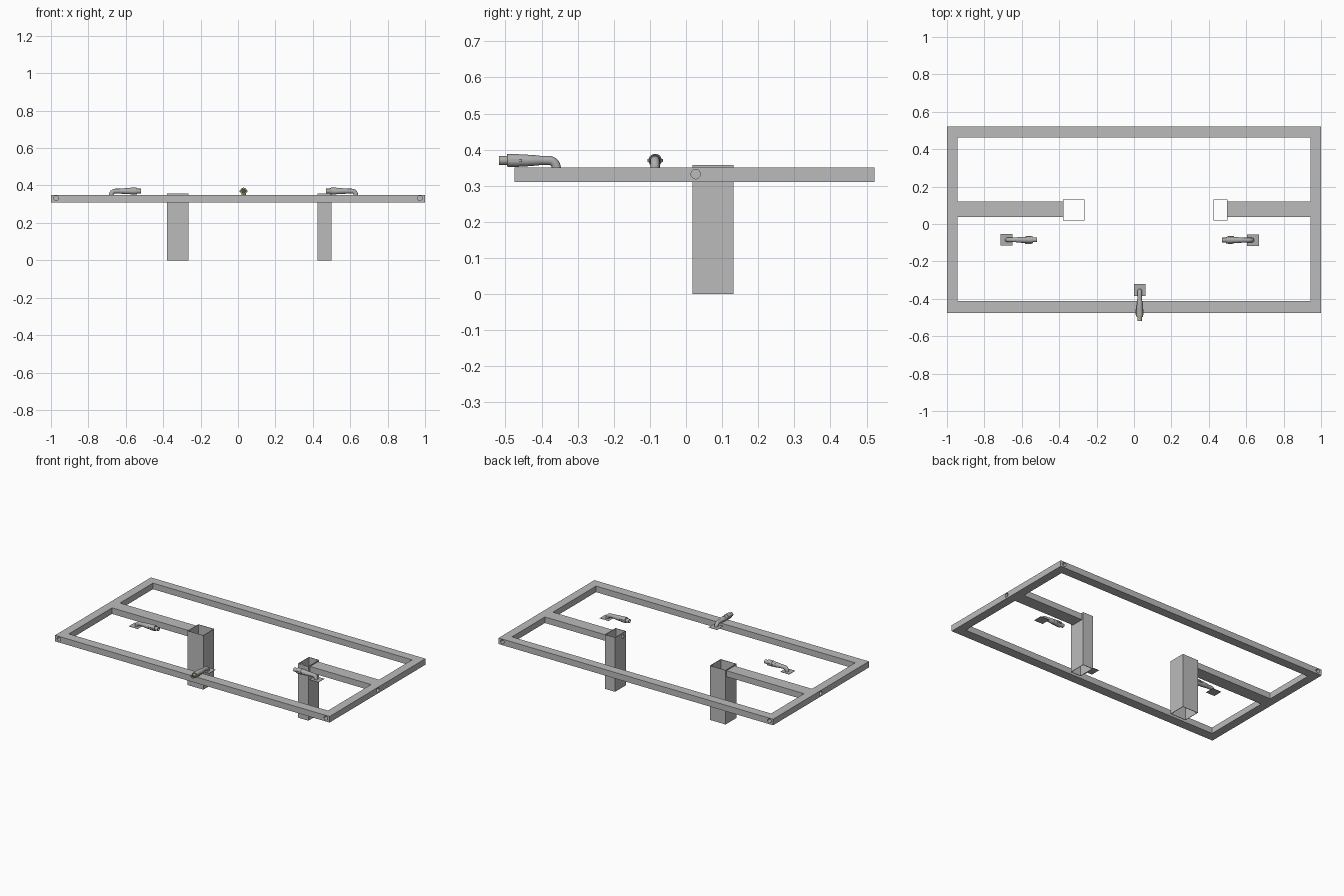
import bpy, bmesh, math
from mathutils import Vector, Matrix

if "Cube" in bpy.data.objects:
    bpy.data.objects.remove(bpy.data.objects["Cube"])


def material(name, col):
    m = bpy.data.materials.new(name)
    m.diffuse_color = (*col, 1)
    m.use_nodes = True
    m.node_tree.nodes["Principled BSDF"].inputs["Base Color"].default_value = m.diffuse_color
    return m


GREY = material("frame grey", (0.5, 0.5, 0.5))
STEEL = material("fitting steel", (0.42, 0.42, 0.42))
BRASS = material("brass", (0.42, 0.36, 0.12))
DARK = material("dark bore", (0.08, 0.08, 0.08))


def finish(name, bm, mat):
    bmesh.ops.recalc_face_normals(bm, faces=bm.faces)
    me = bpy.data.meshes.new(name)
    bm.to_mesh(me)
    bm.free()
    ob = bpy.data.objects.new(name, me)
    bpy.context.collection.objects.link(ob)
    me.materials.append(mat)
    return ob


def box(name, x0, x1, y0, y1, z0, z1, mat=GREY):
    bm = bmesh.new()
    bmesh.ops.create_cube(bm, size=1)
    for v in bm.verts:
        v.co = ((x0 + x1) / 2 + v.co.x * (x1 - x0),
                (y0 + y1) / 2 + v.co.y * (y1 - y0),
                (z0 + z1) / 2 + v.co.z * (z1 - z0))
    return finish(name, bm, mat)


def rod(name, loc, axis, r, length):
    bm = bmesh.new()
    bmesh.ops.create_cone(bm, cap_ends=True, segments=20, radius1=r, radius2=r, depth=length)
    rot = Vector((0, 0, 1)).rotation_difference(Vector(axis)).to_matrix().to_4x4()
    bmesh.ops.transform(bm, matrix=Matrix.Translation(loc) @ rot, verts=bm.verts)
    return finish(name, bm, GREY)


def cut(ob, cutters):
    for c in cutters:
        c.hide_render = True
        m = ob.modifiers.new("cut", 'BOOLEAN')
        m.operation, m.solver, m.object = 'DIFFERENCE', 'EXACT', c
        bpy.context.view_layer.objects.active = ob
        bpy.ops.object.modifier_apply(modifier=m.name)
        bpy.data.objects.remove(c)


# Rectangular frame with an open middle and bolt holes in its outer faces
Z0, Z1, HZ = 0.31, 0.35, 0.332
frame = box("outer_frame", -1, 1, -0.475, 0.522, Z0, Z1)
cutters = [box("opening", -0.944, 0.944, -0.412, 0.463, 0.2, 0.5)]
for x in (-0.972, 0.972):
    for y in (-0.475, 0.522):
        cutters.append(rod("hole", (x, y, HZ), (0, 1, 0), 0.013, 0.06))
for x in (-1, 1):
    cutters.append(rod("hole", (x, 0.027, HZ), (1, 0, 0), 0.013, 0.06))
cut(frame, cutters)

# Arms from the frame sides to the posts
box("left_arm", -0.95, -0.38, 0.037, 0.12, Z0, Z1)
box("right_arm", 0.50, 0.95, 0.037, 0.12, Z0, Z1)


# Thin-walled posts, open at both ends
def post(name, x0, x1):
    t, y0, y1 = 0.003, 0.018, 0.131
    ob = box(name, x0, x1, y0, y1, 0, 0.357)
    cut(ob, [box("bore", x0 + t, x1 - t, y0 + t, y1 - t, -0.1, 0.5)])
    return ob


post("left_post", -0.38, -0.265)
right_post = post("right_post", 0.425, 0.50)
cut(right_post, [rod("hole", (0.425, 0.05, HZ), (1, 0, 0), 0.013, 0.04)])


# Round sweep in the xz plane: each ring is (x, z, tilt, radius)
def sweep(name, rings, mat, place, cap=False, n=20):
    bm = bmesh.new()
    loops = []
    for x, z, a, r in rings:
        up = Vector((-math.sin(a), 0, math.cos(a)))
        loops.append([bm.verts.new(Vector((x, 0, z)) + r * (
            math.cos(t) * up + math.sin(t) * Vector((0, 1, 0))))
            for t in (2 * math.pi * i / n for i in range(n))])
    for a, b in zip(loops, loops[1:]):
        for i in range(n):
            bm.faces.new((a[i], a[(i + 1) % n], b[(i + 1) % n], b[i]))
    if cap:
        bm.faces.new(loops[0])
        bm.faces.new(loops[-1])
    ob = finish(name, bm, mat)
    ob.matrix_world = place
    bpy.ops.object.select_all(action='DESELECT')
    ob.select_set(True)
    bpy.context.view_layer.objects.active = ob
    bpy.ops.object.shade_smooth_by_angle(angle=math.radians(35))


# Pipe fitting: base plate, elbow, stepped coupling, brass trim
def fitting(side, x, y, turn):
    place = Matrix.Translation((x, y, 0)) @ Matrix.Rotation(turn, 4, 'Z')
    az, br = 0.370, 0.021
    rings = []
    for i in range(9):
        a = math.pi / 2 * (1 - i / 8)
        rings.append((br - br * math.sin(a), az - br + br * math.cos(a), a, 0.0125))
    rings += [(s, az, 0, r) for s, r in (
        (0.045, 0.0125), (0.050, 0.014), (0.078, 0.0155), (0.078, 0.0165),
        (0.103, 0.0165), (0.103, 0.0182), (0.134, 0.0182), (0.134, 0.0125),
        (0.159, 0.0125), (0.159, 0.0095), (0.148, 0.0095))]
    sweep(side + "_pipe", rings, STEEL, place)
    sweep(side + "_bore", [(0.148, az, 0, 0.0097), (0.149, az, 0, 0.0097)], DARK, place, True)
    sweep(side + "_brass_ring", [(0.133, az, 0, 0.0172), (0.137, az, 0, 0.0172)],
          BRASS, place, True)
    for s in (-1, 1):
        lever = box(side + "_lever", 0.095, 0.128, s * 0.0195 - 0.0018, s * 0.0195 + 0.0018,
                    az - 0.004, az + 0.004, STEEL)
        lever.matrix_world = place
    plate = box(side + "_plate", -0.025, 0.039, -0.031, 0.031, 0.3475, 0.3495, STEEL)
    plate.matrix_world = place @ Matrix.Translation((-0.012, 0, 0))


fitting("left", -0.677, -0.085, 0)
fitting("right", 0.63, -0.086, math.pi)
fitting("front", 0.03, -0.359, -math.pi / 2)
